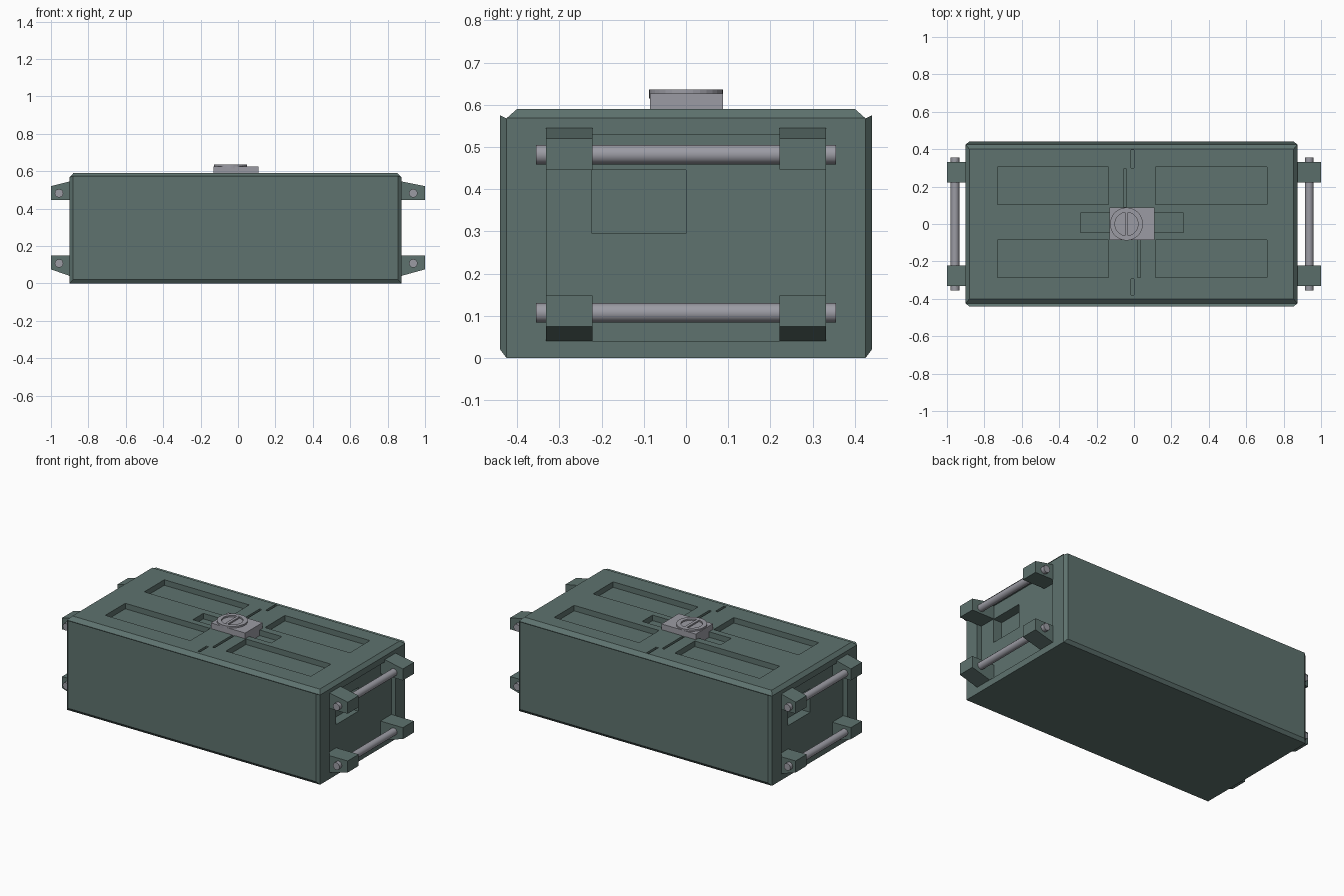
import bpy, bmesh, math

if "Cube" in bpy.data.objects:
    bpy.data.objects.remove(bpy.data.objects["Cube"])


def material(name, rgb):
    m = bpy.data.materials.new(name)
    m.diffuse_color = (*rgb, 1)
    m.use_nodes = True
    m.node_tree.nodes["Principled BSDF"].inputs["Base Color"].default_value = m.diffuse_color
    return m


GREEN = material("grey green paint", (0.112, 0.17, 0.157))
STEEL = material("bare steel", (0.33, 0.33, 0.37))


def finish(name, bm, mat):
    bmesh.ops.recalc_face_normals(bm, faces=bm.faces[:])
    me = bpy.data.meshes.new(name)
    bm.to_mesh(me)
    bm.free()
    ob = bpy.data.objects.new(name, me)
    bpy.context.collection.objects.link(ob)
    if mat:
        me.materials.append(mat)
    return ob


def add_loft(bm, rings):
    """Join equal-sized point rings and cap both ends."""
    vs = [[bm.verts.new(p) for p in r] for r in rings]
    n = len(vs[0])
    for a, b in zip(vs, vs[1:]):
        for i in range(n):
            j = (i + 1) % n
            bm.faces.new((a[i], a[j], b[j], b[i]))
    bm.faces.new(vs[0][::-1])
    bm.faces.new(vs[-1])


def loft(name, rings, mat):
    bm = bmesh.new()
    add_loft(bm, rings)
    return finish(name, bm, mat)


def rect(x0, x1, y0, y1, z):
    return [(x0, y0, z), (x1, y0, z), (x1, y1, z), (x0, y1, z)]


def boxes(name, items, mat=None):
    bm = bmesh.new()
    for x0, x1, y0, y1, z0, z1 in items:
        add_loft(bm, [rect(x0, x1, y0, y1, z0), rect(x0, x1, y0, y1, z1)])
    return finish(name, bm, mat)


def circle(r, z, cx, cy, n=32):
    return [(cx + r * math.cos(math.tau * i / n), cy + r * math.sin(math.tau * i / n), z)
            for i in range(n)]


X0, X1 = -0.90, 0.873
TOP = 0.59

# Main case with chamfered lid
case = loft("case_body", [rect(X0, X1, -0.425, 0.425, 0),
                          rect(X0, X1, -0.425, 0.425, 0.568),
                          rect(X0 + 0.02, X1 - 0.02, -0.40, 0.40, TOP)], GREEN)

# Recesses in the lid and both ends
cuts = []
for y0, y1 in ((0.105, 0.305), (-0.285, -0.085)):
    for x0, x1 in ((-0.73, -0.135), (0.115, 0.71)):
        cuts.append((x0, x1, y0, y1, TOP - 0.035, 0.7))
for x0, x1 in ((-0.285, -0.125), (0.10, 0.265)):
    cuts.append((x0, x1, -0.045, 0.06, TOP - 0.035, 0.7))
for x, y0, y1 in ((-0.008, 0.30, 0.395), (-0.047, 0.09, 0.295),
                  (0.028, -0.285, -0.085), (-0.008, -0.38, -0.295)):
    cuts.append((x - 0.008, x + 0.008, y0, y1, TOP - 0.02, 0.7))
cuts.append((X0 - 0.1, X0 + 0.03, -0.33, 0.33, 0.04, 0.53))
cuts.append((X1 - 0.03, X1 + 0.1, -0.33, 0.33, 0.04, 0.53))
# Deeper hand pockets, turned half round at the other end
pockets = [(X1 - 0.09, X1 + 0.1, -0.223, 0.0, 0.295, 0.445),
           (X0 - 0.1, X0 + 0.09, 0.0, 0.223, 0.295, 0.445)]

cutters = [boxes("recess_cutter", cuts), boxes("pocket_cutter", pockets)]
for c in cutters:
    c.hide_render = True
    mod = case.modifiers.new("cut", 'BOOLEAN')
    mod.object = c
    mod.operation = 'DIFFERENCE'
    mod.solver = 'EXACT'
deps = bpy.context.evaluated_depsgraph_get()
case_mesh = bpy.data.meshes.new_from_object(case.evaluated_get(deps))
case.modifiers.clear()
case.data = case_mesh
case_mesh.materials.clear()
case_mesh.materials.append(GREEN)
for p in case_mesh.polygons:
    p.material_index = 0
for c in cutters:
    bpy.data.objects.remove(c)

# Chamfered long side panels
for s, name in ((-1, "front_panel"), (1, "back_panel")):
    def ring(x0, x1, z0, z1, y):
        return [(x0, s * y, z0), (x1, s * y, z0), (x1, s * y, z1), (x0, s * y, z1)]
    loft(name, [ring(X0, X1, 0, 0.567, 0.42),
                ring(X0, X1, 0, 0.567, 0.425),
                ring(X0 + 0.018, X1 - 0.018, 0.02, 0.575, 0.44)], GREEN)

# Handle brackets and rails at both ends
for side, wall, tip, rod_x in (("left", X0 + 0.03, -1.0, -0.957), ("right", X1 - 0.03, 1.0, 0.937)):
    edge = X0 if side == "left" else X1
    for level, zin, zwall, ztip, rod_z in (("upper", 0.447, 0.545, 0.52, 0.482),
                                           ("lower", 0.148, 0.04, 0.075, 0.107)):
        for s in (-1, 1):
            prof = [(wall, zin), (tip, zin), (tip, ztip), (edge, zwall), (wall, zwall)]
            loft(f"{side}_{level}_bracket_{'front' if s < 0 else 'back'}",
                 [[(x, s * y, z) for x, z in prof] for y in (0.221, 0.331)], GREEN)
        rod = loft(f"{side}_{level}_rail",
                   [[(rod_x + px, y, rod_z + pz) for px, pz, _ in circle(0.023, 0, 0, 0, 12)]
                    for y in (-0.355, 0.355)], STEEL)
        for p in rod.data.polygons:
            p.use_smooth = len(p.vertices) == 4
        for e in rod.data.edges:
            a, b = (rod.data.vertices[i].co.y for i in e.vertices)
            e.use_edge_sharp = abs(a - b) < 1e-4

# Lock block with round dial and grip bar
boxes("lock_block", [(-0.13, 0.11, -0.085, 0.088, TOP - 0.04, 0.626)], STEEL)
cx, cy = -0.04, 0.0
loft("lock_dial", [circle(0.088, 0.615, cx, cy), circle(0.088, 0.636, cx, cy),
                   circle(0.062, 0.636, cx, cy), circle(0.062, 0.627, cx, cy)], STEEL)
boxes("dial_grip", [(cx - 0.009, cx + 0.009, -0.061, 0.061, 0.62, 0.636)], STEEL)
